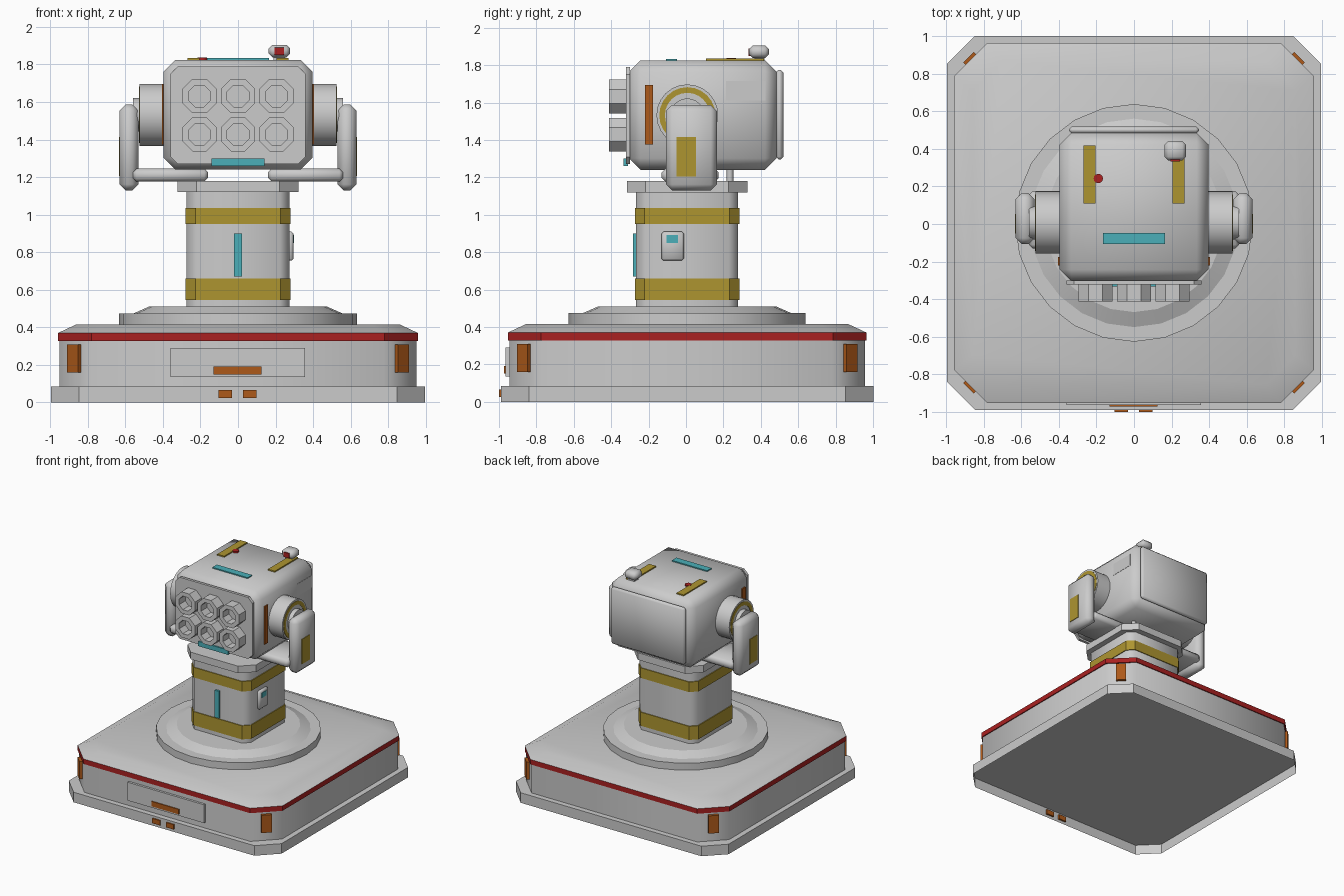
import bpy, bmesh, math
from mathutils import Matrix, Vector

if "Cube" in bpy.data.objects:
    bpy.data.objects.remove(bpy.data.objects["Cube"])

CY = 0.006  # depth centre of the base and column


def material(name, rgb):
    m = bpy.data.materials.new(name)
    m.diffuse_color = (*rgb, 1)
    m.use_nodes = True
    m.node_tree.nodes["Principled BSDF"].inputs["Base Color"].default_value = m.diffuse_color
    return m


YELLOW = material("yellow", (0.42, 0.30, 0.03))
CYAN = material("cyan", (0.07, 0.43, 0.48))
ORANGE = material("orange", (0.42, 0.10, 0.01))
RED = material("red", (0.40, 0.015, 0.015))


def finish(name, bm, mat=None, smooth=None):
    bmesh.ops.remove_doubles(bm, verts=bm.verts, dist=1e-5)
    bmesh.ops.recalc_face_normals(bm, faces=bm.faces)
    me = bpy.data.meshes.new(name)
    bm.to_mesh(me)
    bm.free()
    ob = bpy.data.objects.new(name, me)
    bpy.context.collection.objects.link(ob)
    if mat:
        me.materials.append(mat)
    if smooth:
        bpy.ops.object.select_all(action='DESELECT')
        ob.select_set(True)
        bpy.context.view_layer.objects.active = ob
        bpy.ops.object.shade_smooth_by_angle(angle=math.radians(smooth))
    return ob


def box(name, x, y, z, mat=None, bevel=0, segments=1, turn=0):
    """Box from (min, max) ranges, optionally bevelled and turned about its own centre."""
    bm = bmesh.new()
    bmesh.ops.create_cube(bm, size=1)
    size = [abs(r[1] - r[0]) for r in (x, y, z)]
    mid = Vector([(r[0] + r[1]) / 2 for r in (x, y, z)])
    bmesh.ops.scale(bm, vec=size, verts=bm.verts)
    if bevel:
        bmesh.ops.bevel(bm, geom=bm.edges[:], offset=bevel, segments=segments,
                        profile=0.5, affect='EDGES')
    bmesh.ops.transform(bm, matrix=Matrix.Translation(mid) @ Matrix.Rotation(turn, 4, 'Z'),
                        verts=bm.verts)
    return finish(name, bm, mat, 50 if bevel else None)


def octagon(name, sections, mat=None, matrix=None, smooth=None, bottom=True):
    """Loft of chamfered rectangles: (half width, half depth, chamfer, height)."""
    bm = bmesh.new()
    rings = []
    for w, d, c, z in sections:
        pts = [(w, c - d), (w, d - c), (w - c, d), (c - w, d),
               (-w, d - c), (-w, c - d), (c - w, -d), (w - c, -d)]
        rings.append([bm.verts.new((px, py, z)) for px, py in pts])
    for a, b in zip(rings, rings[1:]):
        for i in range(8):
            bm.faces.new((a[i], a[(i + 1) % 8], b[(i + 1) % 8], b[i]))
    if bottom:
        bm.faces.new(rings[0])
    bm.faces.new(rings[-1])
    bm.transform(matrix or Matrix.Translation((0, CY, 0)))
    return finish(name, bm, mat, smooth)


def lathe(name, profile, sides, matrix, mat=None, smooth=35, phase=0.0):
    """Revolve (radius, height) points about local z."""
    bm = bmesh.new()
    rings = []
    for r, h in profile:
        rings.append([bm.verts.new((r * math.cos(phase + 2 * math.pi * i / sides),
                                    r * math.sin(phase + 2 * math.pi * i / sides), h))
                      for i in range(sides)])
    for a, b in zip(rings, rings[1:]):
        for i in range(sides):
            j = (i + 1) % sides
            bm.faces.new((a[i], a[j], b[j], b[i]))
    bm.transform(matrix)
    return finish(name, bm, mat, smooth)


def at(x, y, z, axis=None):
    m = Matrix.Translation((x, y, z))
    return m @ Vector(axis).to_track_quat('Z', 'Y').to_matrix().to_4x4() if axis else m


# Base: plinth (open underneath), body, red stripe and sloped lid
octagon("base_plinth", [(0.996, 0.996, 0.15, 0), (0.996, 0.996, 0.15, 0.085)], bottom=False)
octagon("base_body", [(0.951, 0.951, 0.175, 0.085), (0.951, 0.951, 0.175, 0.37)], smooth=50)
octagon("base_stripe", [(0.959, 0.959, 0.178, 0.328), (0.959, 0.959, 0.178, 0.37)], RED)
octagon("base_lid", [(0.959, 0.959, 0.178, 0.37), (0.86, 0.86, 0.155, 0.416)], smooth=50)

# Base lamps on the four chamfers
for sx in (-1, 1):
    for sy in (-1, 1):
        px, py = sx * 0.873, CY + sy * 0.873
        box("corner_lamp", (px - 0.04, px + 0.04), (py - 0.012, py + 0.012), (0.16, 0.31),
            ORANGE, turn=-sx * sy * math.pi / 4)

# Front hatch and lamps
box("front_hatch", (-0.36, 0.357), (-0.964, -0.94), (0.135, 0.29))
box("hatch_lamp", (-0.13, 0.125), (-0.972, -0.95), (0.15, 0.192), ORANGE)
for x in (-0.067, 0.062):
    box("plinth_lamp", (x - 0.036, x + 0.036), (-1.0, -0.975), (0.025, 0.066), ORANGE)

# Turntable ring with sloped collar
lathe("turntable", [(0, 0.415), (0.633, 0.415), (0.633, 0.475), (0, 0.475)], 24, at(0, CY, 0))
lathe("turntable_collar", [(0, 0.475), (0.555, 0.475), (0.475, 0.51), (0, 0.51)], 24,
      at(0, CY, 0), smooth=16)

# Column with bands and top plate
octagon("column", [(0.273, 0.273, 0.05, 0.51), (0.273, 0.273, 0.05, 1.12)], smooth=50)
for z0, z1 in ((0.545, 0.66), (0.95, 1.035)):
    octagon("column_band", [(0.28, 0.28, 0.053, z0), (0.28, 0.28, 0.053, z1)], YELLOW)
octagon("column_plate", [(0.322, 0.322, 0.10, 1.12), (0.322, 0.322, 0.10, 1.18)])
box("column_light", (-0.02, 0.02), (-0.284, -0.26), (0.67, 0.90), CYAN)
box("control_box", (0.26, 0.295), (-0.13, -0.012), (0.755, 0.91), bevel=0.01)
box("control_screen", (0.28, 0.298), (-0.105, -0.042), (0.85, 0.892), CYAN)

# Head with front and back plates
box("head", (-0.396, 0.396), (-0.305, 0.485), (1.24, 1.825), bevel=0.062)
octagon("head_front_plate", [(0.36, 0.26, 0.04, 0), (0.36, 0.26, 0.04, 0.022)],
        matrix=Matrix.Translation((0, -0.30, 1.53)) @ Matrix.Rotation(math.pi / 2, 4, 'X'))
box("head_back_plate", (-0.345, 0.345), (0.48, 0.52), (1.295, 1.775), bevel=0.015)
box("head_front_light", (-0.14, 0.14), (-0.333, -0.31), (1.26, 1.30), CYAN)
box("head_side_panel", (0.38, 0.398), (0.215, 0.425), (1.61, 1.715))

# Launch tubes
for x in (-0.205, 0, 0.205):
    for z in (1.428, 1.632):
        lathe("launch_tube", [(0, 0.01), (0.062, 0.01), (0.062, 0.092), (0.098, 0.092),
                              (0.098, 0), (0, 0)], 8, at(x, -0.32, z, (0, -1, 0)),
              smooth=None, phase=math.pi / 8)

# Mirrored sides: lamps, pivots, pods and support bars
for s in (-1, 1):
    box("head_side_lamp", (s * 0.38, s * 0.406), (-0.22, -0.176), (1.375, 1.695), ORANGE)
    pivot = at(0, 0.007, 1.532, (s, 0, 0))
    lathe("pivot_drum", [(0, 0.39), (0.165, 0.39), (0.165, 0.525), (0, 0.525)], 24, pivot)
    lathe("pivot_ring", [(0.12, 0.52), (0.15, 0.52), (0.15, 0.528), (0.12, 0.528),
                         (0.12, 0.52)], 24, pivot, YELLOW)
    lathe("pivot_hub", [(0, 0.52), (0.09, 0.52), (0.09, 0.56), (0, 0.56)], 24, pivot)
    box("side_pod", (s * 0.53, s * 0.63), (-0.107, 0.165), (1.13, 1.587), bevel=0.032)
    box("pod_marking", (s * 0.615, s * 0.635), (-0.05, 0.053), (1.205, 1.415), YELLOW)
    box("support_bar", (s * 0.16, s * 0.56), (-0.13, 0.175), (1.176, 1.246), bevel=0.02)
    lathe("support_post", [(0, 1.17), (0.018, 1.17), (0.018, 1.26), (0, 1.26)], 12,
          at(s * 0.2, 0.235, 0))
    box("roof_stripe", (s * 0.205, s * 0.27), (0.108, 0.418), (1.815, 1.835), YELLOW)

# Roof light, beacon and sensor
box("roof_light", (-0.165, 0.165), (-0.107, -0.047), (1.815, 1.834), CYAN)
lathe("roof_beacon", [(0, 1.815), (0.025, 1.815), (0.025, 1.838), (0, 1.838)], 12,
      at(-0.19, 0.242, 0), RED)
box("sensor_foot", (0.19, 0.25), (0.365, 0.42), (1.815, 1.85))
box("sensor", (0.163, 0.277), (0.338, 0.443), (1.838, 1.905), bevel=0.02)
box("sensor_lens", (0.195, 0.245), (0.333, 0.35), (1.85, 1.89), RED)
